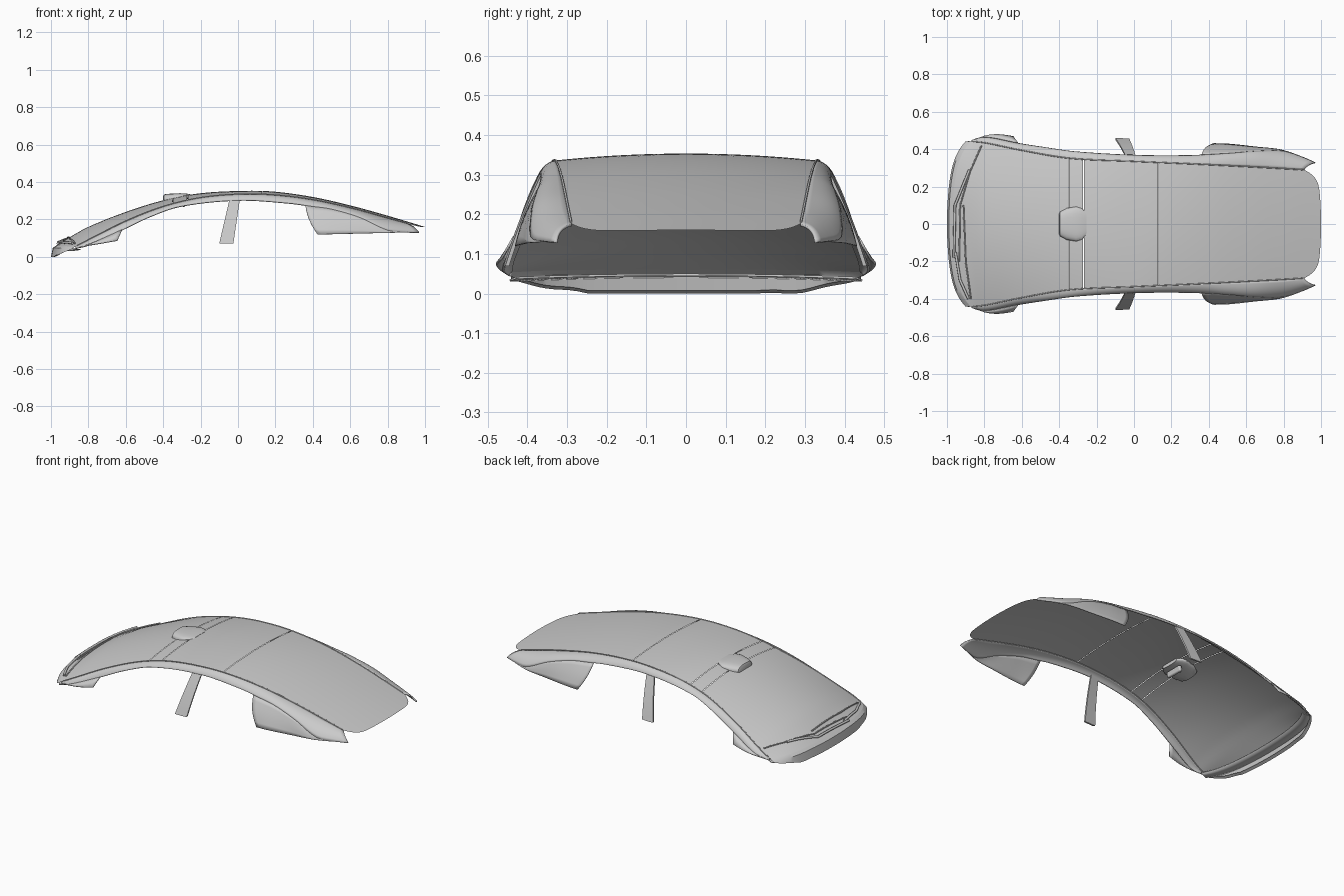
import bpy, bmesh, math
from mathutils import Vector

if "Cube" in bpy.data.objects:
    bpy.data.objects.remove(bpy.data.objects["Cube"])


def curve_fn(pts):
    """Smooth interpolation through (x, value) pairs, clamped at the ends."""
    n = len(pts)
    slope = [(pts[min(i + 1, n - 1)][1] - pts[max(i - 1, 0)][1]) /
             (pts[min(i + 1, n - 1)][0] - pts[max(i - 1, 0)][0]) for i in range(n)]

    def f(x):
        x = min(max(x, pts[0][0]), pts[-1][0])
        i = max(k for k in range(n - 1) if pts[k][0] <= x)
        (x0, a), (x1, b) = pts[i], pts[i + 1]
        h = x1 - x0
        t = (x - x0) / h
        return (a * (2*t**3 - 3*t*t + 1) + b * (3*t*t - 2*t**3)
                + h * slope[i] * (t**3 - 2*t*t + t) + h * slope[i + 1] * (t**3 - t*t))
    return f


# Design curves: crown height, roof edge height and width, rail height and width
crown = curve_fn([(-.98, .055), (-.9, .105), (-.8, .16), (-.6, .24), (-.4, .302), (-.2, .34),
                  (.05, .353), (.2, .348), (.4, .32), (.6, .275), (.8, .22), (1, .16)])
edge_z = curve_fn([(-.95, .035), (-.87, .055), (-.8, .09), (-.6, .19), (-.4, .268), (-.2, .316),
                   (.02, .335), (.2, .33), (.4, .305), (.6, .262), (.8, .208), (1, .15)])
edge_y = curve_fn([(-1, .45), (-.87, .442), (-.8, .435), (-.6, .394), (-.35, .352), (0, .335),
                   (.4, .317), (.9, .29), (1, .28)])
rail_z = curve_fn([(-.88, .042), (-.8, .062), (-.63, .138), (-.47, .215), (-.31, .27), (0, .302),
                   (.27, .287), (.4, .27), (.5, .256), (.65, .212), (.8, .143), (.9, .133), (.97, .13)])
rail_y = curve_fn([(-.88, .445), (-.8, .465), (-.63, .435), (-.47, .41), (-.31, .388), (0, .37),
                   (.27, .368), (.5, .378), (.65, .39), (.8, .392), (.9, .36), (.97, .33)])


def top_point(x, v, lift=0):
    z = edge_z(x) + (crown(x) - edge_z(x)) * (1 - v * v)
    return Vector((x, v * edge_y(x), z + lift))


def front(v):
    return -.972 + .05 * v * v + .05 * v**6


def back(v):
    return 1 - .02 * v * v - .07 * abs(v)**10


def finish(ob, mirror=False, thick=0, angle=35):
    if mirror:
        ob.modifiers.new("mirror", 'MIRROR').use_axis = (False, True, False)
    if thick:
        s = ob.modifiers.new("thickness", 'SOLIDIFY')
        s.thickness, s.offset = thick, -1
    bpy.ops.object.select_all(action='DESELECT')
    ob.select_set(True)
    bpy.context.view_layer.objects.active = ob
    bpy.ops.object.shade_smooth_by_angle(angle=math.radians(angle))
    return ob


def grid(name, rows, closed=False, caps=False, **kw):
    """Skin rows of points into a surface."""
    bm = bmesh.new()
    vs = [[bm.verts.new(p) for p in r] for r in rows]
    m = len(rows[0])
    for a, b in zip(vs, vs[1:]):
        for j in range(m if closed else m - 1):
            k = (j + 1) % m
            bm.faces.new((a[j], b[j], b[k], a[k]))
    if caps:
        bm.faces.new(vs[0])
        bm.faces.new(vs[-1])
    bmesh.ops.recalc_face_normals(bm, faces=bm.faces)
    me = bpy.data.meshes.new(name)
    bm.to_mesh(me)
    bm.free()
    ob = bpy.data.objects.new(name, me)
    bpy.context.collection.objects.link(ob)
    return finish(ob, **kw)


def tube(name, pts, r):
    cu = bpy.data.curves.new(name, 'CURVE')
    cu.dimensions, cu.bevel_depth, cu.bevel_resolution, cu.use_fill_caps = '3D', r, 2, True
    sp = cu.splines.new('POLY')
    sp.points.add(len(pts) - 1)
    for q, p in zip(sp.points, pts):
        q.co = (*p, 1)
    bpy.context.collection.objects.link(bpy.data.objects.new(name, cu))


# Windshield, header, roof and rear glass, split by narrow seams
V = [math.sin(math.pi / 2 * (i / 24 - 1)) for i in range(49)]
g = .0015
panels = [("windshield", front, lambda v: -.35 - g, 24),
          ("roof_header", lambda v: -.35 + g, lambda v: -.27 - g, 4),
          ("roof_panel", lambda v: -.27 + g, lambda v: .13 - g, 14),
          ("rear_glass", lambda v: .13 + g, back, 30)]
for name, a, b, n in panels:
    grid(name, [[top_point(a(v) + (b(v) - a(v)) * i / n, v) for v in V] for i in range(n + 1)])

# Side rails sweeping from windshield pillar to rear pillar
rows = []
for i in range(81):
    xi = -.87 + 1.78 * i / 80
    xo = xi + .06 * max(0, (xi - .6) / .31)**1.5
    p = top_point(xi, 1)
    q = Vector((xo, rail_y(xo), rail_z(xo)))
    w = (q - p).length
    out = Vector((0, .7, .7)) * w
    rows.append([p + (q - p) * t + out * .55 * t * (1 - t) for t in [k / 8 for k in range(9)]])
grid("side_rail", rows, mirror=True, thick=.007)

# Trim line following each rail
tube_pts = [top_point(-.86 + 1.76 * i / 60, 1, .001) for i in range(61)]
for s in (1, -1):
    tube("roof_trim", [(p.x, p.y * s, p.z) for p in tube_pts], .003)

# Rear quarter panels below the rail
low_y = curve_fn([(.42, .432), (.5, .43), (.65, .414), (.8, .395), (.96, .332)])
rows = []
for i in range(25):
    s = i / 24
    xt, xb = .36 + .58 * s, .425 + .53 * s
    a = Vector((xt, rail_y(xt) - .003, rail_z(xt) + .002))
    b = Vector((xb, low_y(xb), .12 + .012 * s))
    rows.append([a.lerp(b, t) + Vector((-.012 * math.sin(math.pi * t) * (1 - s), .008 * math.sin(math.pi * t) * (1 - s), 0))
                 for t in [k / 6 for k in range(7)]])
grid("quarter_window", rows, mirror=True, thick=.004)

# Small front corner panels
rows = []
for i in range(9):
    s = i / 8
    xt, xb = -.85 + .23 * s, -.85 + .205 * s
    a = Vector((xt, rail_y(xt) - .002, rail_z(xt)))
    b = Vector((xb, .456 + .016 * math.sin(math.pi * s) + .008 * s, .05 + .035 * s))
    rows.append([a, a.lerp(b, .5), b])
grid("front_corner_panel", rows, mirror=True, thick=.006)

# Centre door pillars
rows = []
for i in range(9):
    t = i / 8
    z = .31 - .238 * t
    y = .366 + .094 * t - .02 * t * t + .02 * t
    x0, x1 = -.045 - .055 * t, .01 - .035 * t
    rows.append([(x0, y, z), (x1, y - .004, z - .002), (x1, y - .014, z - .002), (x0, y - .01, z)])
rows.append([(-.085, .46, .07), (-.035, .457, .07), (-.035, .447, .07), (-.085, .45, .07)])
grid("centre_pillar", rows, closed=True, caps=True, mirror=True)

# Cowl: front apron dropping from the windshield and shelf behind it
rows = []
for v in V:
    p = top_point(front(v), v)
    drop = .05 * (1 - abs(v)**3)
    jag = .006 * math.sin(v * 17) * (1 - v * v)
    low = max(0, p.z - .018 - drop + jag)
    rows.append([p, (p.x - .018, p.y, p.z - .012), (p.x - .028, p.y, max(0, low)),
                 (p.x - .01, p.y, low + .008)])
grid("cowl_apron", rows)
grid("cowl_shelf", [[(front(v) - .015, .445 * v, .035 + .01 * (1 - v * v)),
                     (front(v) + .05 - .02 * v**6, .43 * v, .042 + .008 * (1 - v * v))]
                    for v in V], thick=.005)

# Wipers: arm plus blade resting on the glass
def wiper(pts, lift):
    out = []
    for (xa, ya), (xb, yb) in zip(pts, pts[1:]):
        for k in range(9):
            x, y = xa + (xb - xa) * k / 8, ya + (yb - ya) * k / 8
            out.append(top_point(x, y / edge_y(x), lift))
    return out


tube("wiper_blade", wiper([(-.935, -.2), (-.93, .1), (-.877, .28), (-.815, .42)], .005), .004)
tube("wiper_blade", wiper([(-.872, -.4), (-.90, -.2), (-.912, .1)], .005), .004)
tube("wiper_arm", wiper([(-.963, -.18), (-.957, .1), (-.88, .29)], .011), .007)
tube("wiper_arm", wiper([(-.885, -.4), (-.93, -.3), (-.955, -.15)], .011), .007)

# Sensor pod on the header
rows = []
for x, w, z in [(-.4, .055, .325), (-.395, .066, .334), (-.36, .085, .338), (-.31, .094, .34),
                (-.28, .085, .339), (-.255, .06, .334)]:
    ring = []
    for k in range(24):
        a = 2 * math.pi * k / 24
        c, s = math.cos(a), math.sin(a)
        base = crown(x) - .008
        ring.append((x, w * math.copysign(abs(c)**.7, c), base + (z - base) * max(s, 0)**.6 + .012 * min(s, 0)))
    rows.append(ring)
grid("sensor_pod", rows, closed=True, caps=True)

# Interior mirror hanging from the header
bpy.ops.mesh.primitive_cube_add(size=1, location=(-.29, 0, .285))
mirror = bpy.context.object
mirror.name = "interior_mirror"
mirror.scale = (.022, .11, .035)
mirror.rotation_euler = (0, .25, 0)
bpy.ops.object.transform_apply(location=False, rotation=True, scale=True)
bv = mirror.modifiers.new("round", 'BEVEL')
bv.width, bv.segments = .008, 3
finish(mirror)
tube("mirror_stalk", [(-.34, 0, .31), (-.315, 0, .295), (-.29, 0, .287)], .008)
